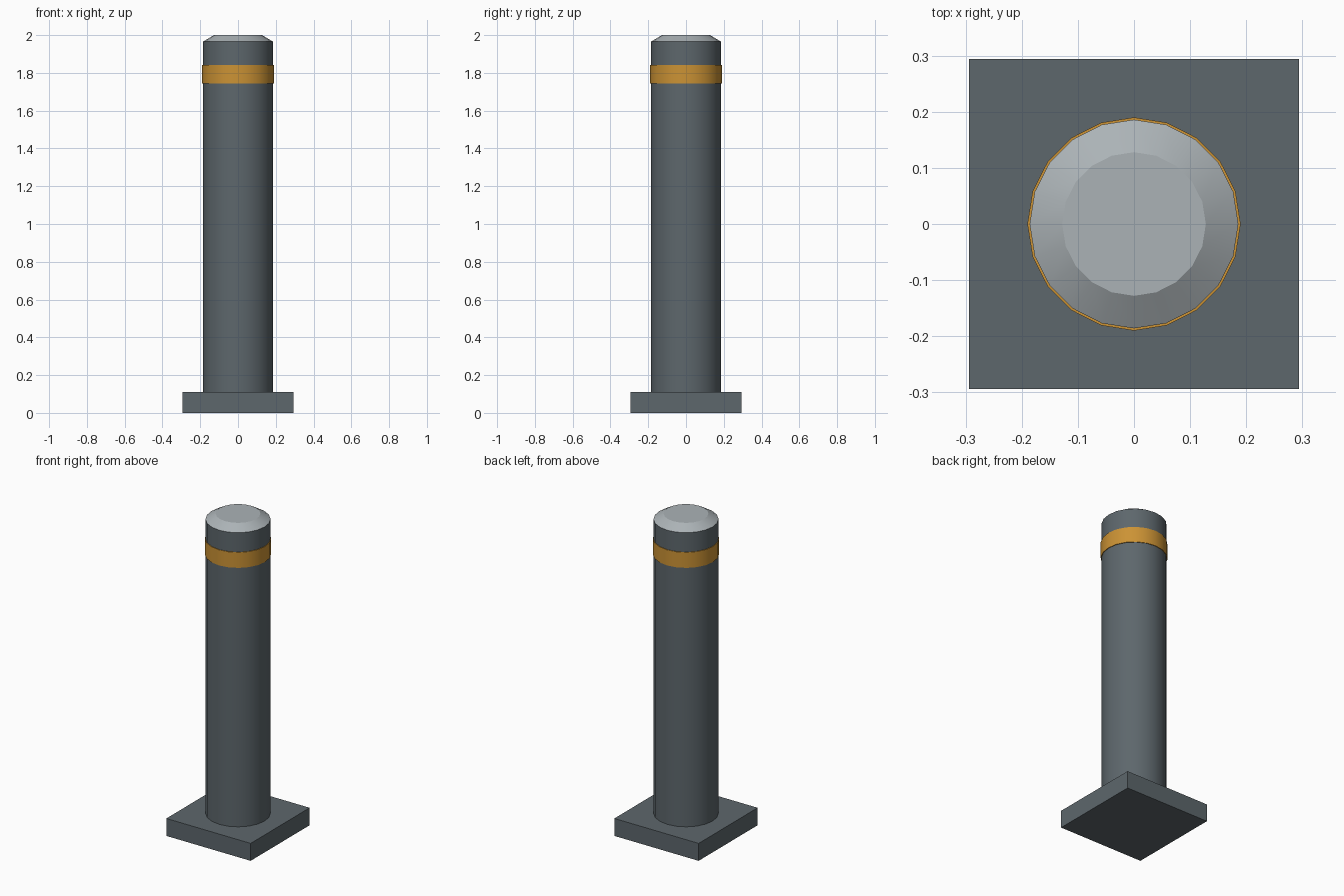
import bpy
import math

old = bpy.data.objects.get("Cube")
if old:
    bpy.data.objects.remove(old, do_unlink=True)


def material(name, rgb):
    mat = bpy.data.materials.new(name)
    mat.use_nodes = True
    mat.diffuse_color = (*rgb, 1)
    mat.node_tree.nodes["Principled BSDF"].inputs["Base Color"].default_value = (*rgb, 1)
    return mat


def finish(name, mat, smooth=True):
    obj = bpy.context.object
    obj.name = name
    obj.data.materials.append(mat)
    if smooth:
        bpy.ops.object.shade_smooth_by_angle(angle=math.radians(25))
    return obj


def round_part(name, mat, bottom, top, radius, top_radius=None):
    """Upright twenty-sided post section, straight or tapered."""
    bpy.ops.mesh.primitive_cone_add(
        vertices=20, radius1=radius, radius2=top_radius or radius,
        depth=top - bottom, location=(0, 0, (bottom + top) / 2))
    return finish(name, mat)


steel = material("dark grey steel", (0.11, 0.135, 0.15))
light_steel = material("light grey steel", (0.41, 0.45, 0.47))
amber = material("amber band", (0.60, 0.29, 0.035))

# Square ground plate
bpy.ops.mesh.primitive_cube_add(size=1, location=(0, 0, 0.055))
plate = finish("base_plate", steel, smooth=False)
plate.scale = (0.588, 0.588, 0.11)

# Post, raised reflective band and chamfered cap
round_part("post", steel, 0.11, 1.965, 0.186)
round_part("reflective_band", amber, 1.745, 1.843, 0.19)
round_part("cap", light_steel, 1.965, 2.0, 0.186, 0.128)
